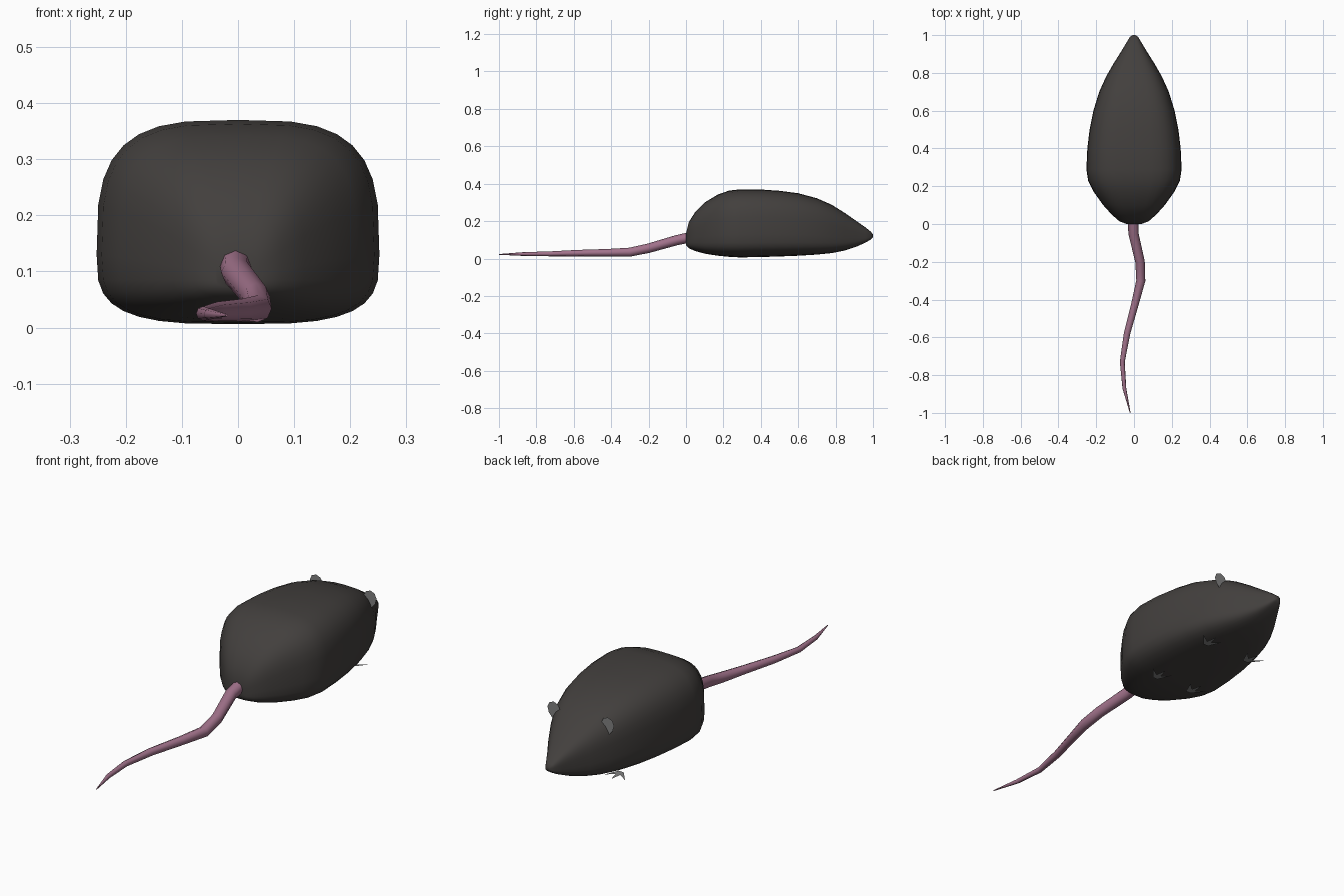
import bpy, bmesh
from math import cos, sin, pi, radians

if "Cube" in bpy.data.objects:
    bpy.data.objects.remove(bpy.data.objects["Cube"])


def material(name, rgb):
    m = bpy.data.materials.new(name)
    m.diffuse_color = (*rgb, 1)
    m.use_nodes = True
    m.node_tree.nodes["Principled BSDF"].inputs["Base Color"].default_value = m.diffuse_color
    return m


def mesh_object(name, bm, mat):
    me = bpy.data.meshes.new(name)
    bm.to_mesh(me)
    bm.free()
    ob = bpy.data.objects.new(name, me)
    bpy.context.collection.objects.link(ob)
    me.materials.append(mat)
    return ob


def flat_part(name, points, mat):
    bm = bmesh.new()
    bm.faces.new([bm.verts.new(p) for p in points])
    return mesh_object(name, bm, mat)


fur = material("dark_fur", (0.055, 0.050, 0.047))
skin = material("tail_pink", (0.36, 0.17, 0.26))
grey = material("grey", (0.22, 0.22, 0.22))

# Body: boxy rounded sections (y, half width, bottom, top) lofted along y
SECTIONS = [
    (0.000, 0.040, 0.070, 0.135), (0.015, 0.078, 0.055, 0.195),
    (0.050, 0.118, 0.040, 0.250), (0.100, 0.163, 0.026, 0.300),
    (0.170, 0.213, 0.015, 0.342), (0.230, 0.243, 0.009, 0.363),
    (0.290, 0.252, 0.006, 0.370), (0.400, 0.247, 0.008, 0.369),
    (0.500, 0.235, 0.011, 0.362), (0.600, 0.215, 0.015, 0.349),
    (0.700, 0.184, 0.021, 0.322), (0.780, 0.148, 0.029, 0.287),
    (0.850, 0.108, 0.043, 0.243), (0.910, 0.070, 0.063, 0.201),
    (0.960, 0.040, 0.085, 0.166), (0.990, 0.022, 0.103, 0.142),
    (1.000, 0.008, 0.115, 0.128),
]
SIDES, POWER = 32, 2 / 3.3


def curve_power(v):
    return (1 if v >= 0 else -1) * abs(v) ** POWER


bm = bmesh.new()
rings = []
for y, w, lo, hi in SECTIONS:
    mid = lo + 0.34 * (hi - lo)
    ring = []
    for i in range(SIDES):
        a = 2 * pi * i / SIDES
        c, s = curve_power(cos(a)), curve_power(sin(a))
        ring.append(bm.verts.new((w * c, y, mid + s * ((hi - mid) if s > 0 else (mid - lo)))))
    rings.append(ring)
for r0, r1 in zip(rings, rings[1:]):
    for i in range(SIDES):
        j = (i + 1) % SIDES
        bm.faces.new((r0[i], r0[j], r1[j], r1[i]))
bm.faces.new(rings[0])
bm.faces.new(rings[-1])
bmesh.ops.recalc_face_normals(bm, faces=bm.faces)
for f in bm.faces:
    f.smooth = True
mesh_object("body", bm, fur)

# Tail: tapered winding tube (x, y, z, radius)
TAIL = [
    (-0.005, 0.03, 0.115, 0.028), (-0.003, -0.05, 0.098, 0.027),
    (0.032, -0.20, 0.055, 0.025), (0.036, -0.30, 0.034, 0.024),
    (0.006, -0.42, 0.031, 0.020), (-0.037, -0.58, 0.029, 0.017),
    (-0.062, -0.73, 0.025, 0.013), (-0.051, -0.87, 0.024, 0.010),
    (-0.020, -1.00, 0.022, 0.002),
]
cu = bpy.data.curves.new("tail", "CURVE")
cu.dimensions = "3D"
cu.bevel_depth = 1
cu.bevel_resolution = 2
cu.use_fill_caps = True
sp = cu.splines.new("POLY")
sp.points.add(len(TAIL) - 1)
for p, (x, y, z, r) in zip(sp.points, TAIL):
    p.co = (x, y, z, 1)
    p.radius = r
sp.use_smooth = True
cu.materials.append(skin)
bpy.context.collection.objects.link(bpy.data.objects.new("tail", cu))

# Paper-thin ears (upright) and three-toed feet (flat on the floor)
FOOT = [(-0.012, 0), (-0.040, 0.066), (-0.004, 0.032), (0.010, 0.084),
        (0.018, 0.030), (0.065, 0.062), (0.014, 0)]
for side, label in ((1, "right"), (-1, "left")):
    tilt = radians(22)
    ear = []
    for i in range(10):
        a = 2 * pi * i / 10
        v = 0.045 * sin(a)
        u = 0.032 * cos(a) * (1 + 0.2 * sin(a))
        ear.append((side * (0.133 + u * cos(tilt) + v * sin(tilt)), 0.765,
                    0.26 + v * cos(tilt) - u * sin(tilt)))
    flat_part(label + "_ear", ear, grey)
    for where, fx, fy in (("front", 0.113, 0.635), ("rear", 0.095, 0.262)):
        flat_part(f"{label}_{where}_foot",
                  [(side * (fx + px), fy + py, 0) for px, py in FOOT], grey)
